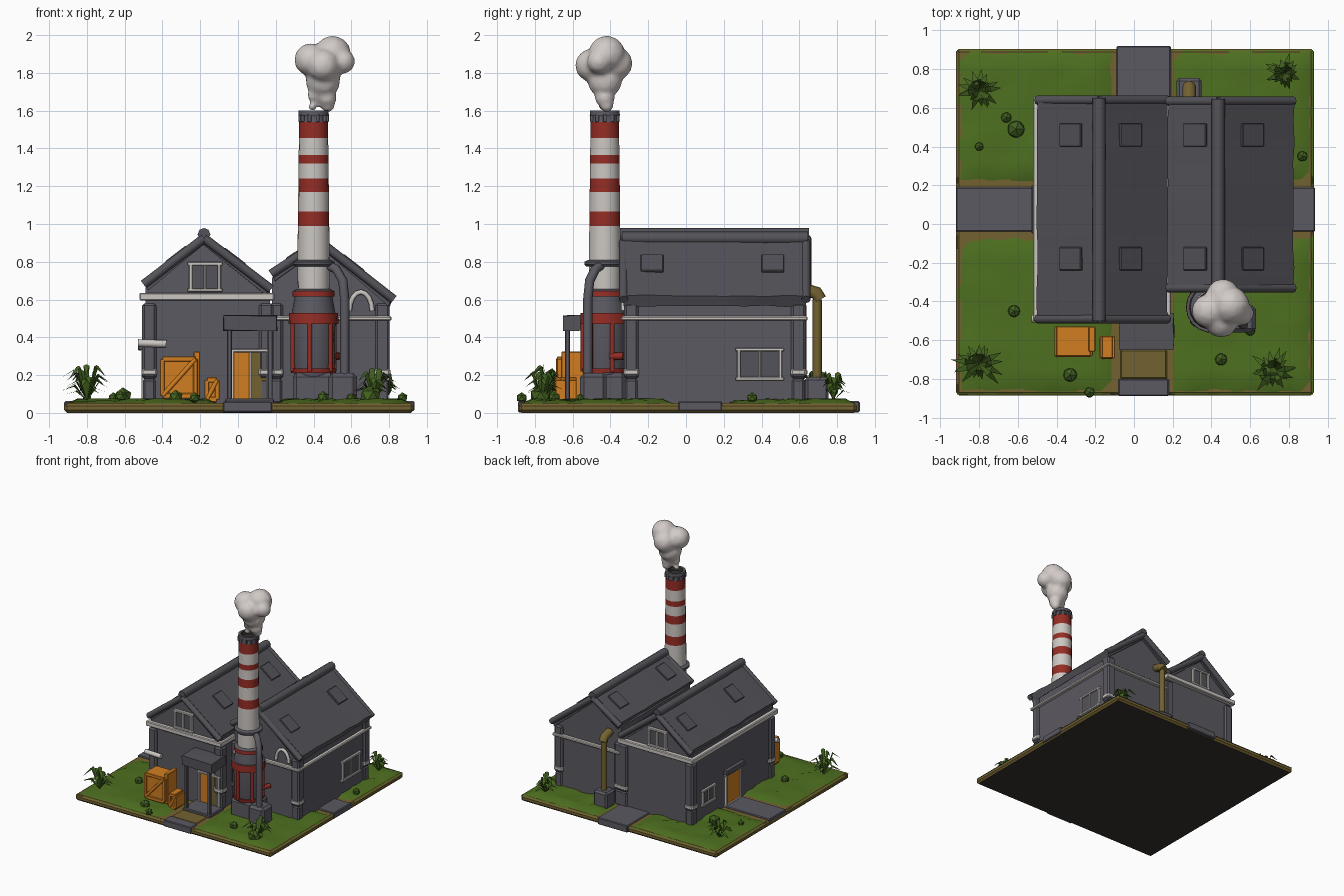
import bpy, bmesh, math, random
from mathutils import Vector, Matrix

random.seed(4)
if "Cube" in bpy.data.objects:
    bpy.data.objects.remove(bpy.data.objects["Cube"])


def material(name, *rgb):
    m = bpy.data.materials.new(name)
    m.use_nodes = True
    m.diffuse_color = (*rgb, 1)
    m.node_tree.nodes["Principled BSDF"].inputs["Base Color"].default_value = (*rgb, 1)
    return m


WALL = material("wall grey", .105, .1, .12)
ROOF = material("roof grey", .088, .086, .1)
WHITE = material("trim white", .6, .57, .54)
RED = material("paint red", .3, .026, .018)
GRASS = material("grass green", .075, .16, .014)
LEAF = material("leaf green", .055, .12, .014)
ORANGE = material("crate orange", .64, .21, .015)
OLIVE = material("earth olive", .17, .12, .03)
DARK = material("underside dark", .035, .032, .027)
SMOKE = material("smoke white", .64, .59, .57)


def finish(name, bm, *mats, angle=35):
    bmesh.ops.recalc_face_normals(bm, faces=bm.faces)
    me = bpy.data.meshes.new(name)
    bm.to_mesh(me)
    bm.free()
    for m in mats:
        me.materials.append(m)
    ob = bpy.data.objects.new(name, me)
    bpy.context.collection.objects.link(ob)
    bpy.ops.object.select_all(action="DESELECT")
    ob.select_set(True)
    bpy.context.view_layer.objects.active = ob
    bpy.ops.object.shade_smooth_by_angle(angle=math.radians(angle))
    return ob


def box(name, x, y, z, mat, bevel=.006, turn=0):
    bm = bmesh.new()
    bmesh.ops.create_cube(bm, size=1)
    spans = (x, y, z)
    bmesh.ops.scale(bm, verts=bm.verts, vec=[b - a for a, b in spans])
    if turn:
        bmesh.ops.rotate(bm, verts=bm.verts, matrix=Matrix.Rotation(turn, 3, "Y"))
    bmesh.ops.translate(bm, verts=bm.verts, vec=[(a + b) / 2 for a, b in spans])
    if bevel:
        bmesh.ops.bevel(bm, geom=bm.edges, offset=bevel, segments=1, affect="EDGES")
    return finish(name, bm, mat)


def prism(name, profile, y0, y1, mat, steps=1, wobble=0):
    # extrude an xz profile along y, with a hand-shaped wobble
    bm = bmesh.new()
    rings = []
    for i in range(steps + 1):
        y = y0 + (y1 - y0) * i / steps
        j = lambda: random.uniform(-wobble, wobble)
        rings.append([bm.verts.new((x + j(), y, z + j())) for x, z in profile])
    n = len(profile)
    for a, b in zip(rings, rings[1:]):
        for k in range(n):
            bm.faces.new((a[k], a[(k + 1) % n], b[(k + 1) % n], b[k]))
    bm.faces.new(rings[0])
    bm.faces.new(rings[-1])
    return finish(name, bm, mat)


def lathe(name, x, y, sections, mats, sides=18):
    # sections: (z, radius, index of the material above this height)
    bm = bmesh.new()
    rings = [[bm.verts.new((x + r * math.cos(k * math.tau / sides),
                            y + r * math.sin(k * math.tau / sides), z))
              for k in range(sides)] for z, r, _ in sections]
    for a, b, s in zip(rings, rings[1:], sections):
        for k in range(sides):
            f = bm.faces.new((a[k], a[(k + 1) % sides], b[(k + 1) % sides], b[k]))
            f.material_index = s[2]
    bm.faces.new(rings[0])
    bm.faces.new(rings[-1]).material_index = sections[-1][2]
    return finish(name, bm, *mats)


def tube(name, points, radius, mat):
    cu = bpy.data.curves.new(name, "CURVE")
    cu.dimensions = "3D"
    cu.bevel_depth, cu.bevel_resolution, cu.use_fill_caps = radius, 2, True
    sp = cu.splines.new("POLY")
    sp.points.add(len(points) - 1)
    for p, co in zip(sp.points, points):
        p.co = (*co, 1)
    cu.materials.append(mat)
    ob = bpy.data.objects.new(name, cu)
    bpy.context.collection.objects.link(ob)
    bpy.ops.object.select_all(action="DESELECT")
    ob.select_set(True)
    bpy.context.view_layer.objects.active = ob
    bpy.ops.object.convert(target="MESH")
    bpy.ops.object.shade_smooth_by_angle(angle=math.radians(50))


def window(name, axis, pos, u, z, pane, bar=.018, cross=True):
    # bars and a thin pane on a wall facing along x or y
    def part(label, us, zs, depth, mat):
        d = (pos - depth, pos + depth)
        box(name + label, *((d, us) if axis == "x" else (us, d)), zs, mat, .003)
    part("_pane", u, z, .004, pane)
    for c in u:
        part("_side", (c - bar / 2, c + bar / 2), z, .016, WHITE)
    for c in z:
        part("_rail", (u[0] - bar, u[1] + bar), (c - bar / 2, c + bar / 2), .016, WHITE)
    if cross:
        m = sum(u) / 2
        part("_mullion", (m - bar / 3, m + bar / 3), z, .012, WHITE)


def band(name, x, y, z, t):
    for c in x:
        box(name + "_side", (c - t, c + t), (y[0] - t, y[1] + t), z, WHITE)
    for c in y:
        box(name + "_end", (x[0], x[1]), (c - t, c + t), z, WHITE)


# ground slab, dark beneath
slab = box("ground_slab", (-.92, .93), (-.885, .905), (0, .052), OLIVE, .015)
slab.data.materials.append(DARK)
for f in slab.data.polygons:
    f.material_index = int(f.normal.z < -.9)

# grass quarters with bumpy tops
for x0, x1 in ((-.915, -.1), (.19, .925)):
    for y0, y1 in ((-.88, -.06), (.21, .9)):
        bm = bmesh.new()
        bmesh.ops.create_grid(bm, x_segments=12, y_segments=12, size=.5)
        for v in bm.verts:
            rim = max(abs(v.co.x), abs(v.co.y)) > .49
            v.co = ((x0 + x1) / 2 + v.co.x * (x1 - x0), (y0 + y1) / 2 + v.co.y * (y1 - y0),
                    .046 if rim else random.uniform(.06, .078))
        finish("grass", bm, GRASS, angle=50)

# paths
box("front_path", (-.08, .18), (-.89, -.8), (.003, .06), WALL)
box("front_dirt", (-.07, .17), (-.8, -.65), (.04, .058), OLIVE)
box("back_path", (-.09, .19), (.6, .92), (.003, .062), WALL)
box("left_path", (-.92, -.48), (-.04, .19), (.01, .062), WALL)
box("right_path", (.76, .935), (-.04, .19), (.01, .062), WALL)

# two gabled halls: wall profile and roof profile
halls = (("left", -.49, .17, -.47, .62, (-.5, .7), (-.18, .945), (.175, .675)),
         ("right", .18, .785, -.31, .615, (.175, .755), (.435, .925), (.825, .62)))
for side, x0, x1, y0, y1, a, top, b in halls:
    prism(side + "_hall", [(x0, .04), (x0, a[1] - .04), (top[0], top[1] - .03),
                           (x1, b[1] - .02), (x1, .04)], y0, y1, WALL)
    drop = .055
    prism(side + "_roof", [a, top, b, (b[0] - .025, b[1] - drop), (top[0], top[1] - drop),
                           (a[0] + .025, a[1] - drop)], y0 - .02, y1 + .02, ROOF, 9, .005)
    tube(side + "_ridge", [(top[0], y0 - .03, top[1]), (top[0], y1 + .03, top[1])], .034, ROOF)
    # gable beams and roof hatches on both slopes
    for eave in (a, b):
        for y in (y0 - .02, y1 + .02):
            tube(side + "_gable_beam", [(eave[0], y, eave[1] - .02), (top[0], y, top[1] - .02)],
                 .024, ROOF)
        dx, dz = top[0] - eave[0], top[1] - eave[1]
        mx, mz = eave[0] + dx * .55, eave[1] + dz * .55
        for y in (-.18, .46):
            box(side + "_roof_hatch", (mx - .07, mx + .07), (y - .06, y + .06),
                (mz - .012, mz + .012), ROOF, .004, -math.atan2(dz, dx))
    # corner pillars with pale feet
    for x in (x0 + .02, x1 - .02):
        for y in (y0 + .02, y1 - .02):
            box(side + "_pillar", (x - .038, x + .038), (y - .038, y + .038), (.18, .58), WALL, .012)
            box(side + "_pillar_foot", (x - .033, x + .033), (y - .033, y + .033), (.05, .18), WALL, .01)
            box(side + "_pillar_cap", (x - .042, x + .042), (y - .042, y + .042), (.195, .235), WHITE, .01)
band("left_trim", (-.5, .17), (-.48, .635), (.595, .635), .022)
band("right_trim", (.2, .795), (-.325, .625), (.488, .512), .018)

# windows and doors
window("front_gable_window", "y", -.478, (-.25, -.1), (.65, .79), ROOF)
window("back_gable_window", "y", .628, (-.25, -.1), (.65, .79), ROOF)
window("right_window", "x", .787, (.28, .5), (.18, .335), ROOF)
window("left_window", "x", -.492, (.33, .48), (.18, .3), ROOF)
window("front_door", "y", -.474, (-.03, .16), (.06, .33), ORANGE)
window("left_door", "x", -.494, (-.02, .17), (.06, .32), ORANGE, cross=False)
box("left_door_lintel", (-.53, -.49), (-.05, .2), (.33, .37), WALL)
box("door_glass", (.075, .15), (-.482, -.478), (.06, .32), OLIVE, 0)
tube("arched_window", [(.65 + .06 * math.cos(t * math.pi / 8), -.33, .54 + .1 * math.sin(t * math.pi / 8))
                       for t in range(9)], .013, WHITE)
tube("wall_pipe", [(-.53, -.49, .37), (-.38, -.49, .365)], .02, WHITE)

# entrance porch
prism("porch_roof", [(-.075, .435), (-.075, .515), (.205, .515), (.205, .435)], -.65, -.46, ROOF, 3, .004)
box("porch_floor", (-.07, .19), (-.65, -.46), (.04, .075), WALL)
for x in (-.045, .17):
    box("porch_post", (x - .013, x + .013), (-.64, -.615), (.06, .44), WALL, .004)

# boiler and striped chimney
CX, CY = .4, -.43
box("boiler_plinth", (.29, .51), (-.53, -.32), (.05, .21), WALL, .02)
lathe("boiler", CX, CY, [(.18, .095, 0), (.24, .112, 0), (.47, .115, 1), (.47, .132, 1), (.53, .13, 0),
                         (.53, .115, 0), (.615, .1, 1), (.615, .112, 1), (.645, .11, 0), (.655, .09, 0)], (WALL, RED))
for k in range(6):
    t = k * math.pi / 3 + .35
    c, s = math.cos(t) * .116, math.sin(t) * .116
    tube("boiler_strap", [(CX + c, CY + s, .22), (CX + c, CY + s, .49)], .013, RED)
lathe("boiler_lower_ring", CX, CY, [(.21, .118, 0), (.235, .122, 0)], (RED,))
lathe("chimney", CX, CY, [(.64, .083, 0), (.8, .086, 0), (.99, .083, 1), (1.065, .082, 0), (1.17, .081, 1),
                          (1.24, .08, 0), (1.32, .079, 1), (1.365, .079, 0), (1.455, .077, 1),
                          (1.54, .076, 1)], (WHITE, RED))
lathe("chimney_collar", CX, CY, [(.775, .1, 0), (.785, .11, 0), (.8, .11, 0), (.81, .09, 0)], (WALL,))
lathe("chimney_rim", CX, CY, [(1.535, .076, 0), (1.55, .07, 0), (1.575, .07, 0), (1.575, .081, 0),
                              (1.6, .079, 0), (1.6, .06, 1), (1.57, .055, 1)], (WALL, DARK))
for k in range(10):
    t = k * math.tau / 10
    x, y = CX + .071 * math.cos(t), CY + .071 * math.sin(t)
    box("rim_block", (x - .01, x + .01), (y - .01, y + .01), (1.54, 1.58), WALL, .002)
tube("steam_pipe", [(.46, -.44, .79), (.52, -.48, .76), (.555, -.51, .7), (.565, -.52, .6),
                    (.565, -.52, .15)], .025, WALL)
box("pipe_block", (.48, .63), (-.56, -.42), (.05, .21), WALL, .02)
tube("red_valve", [(.5, -.4, .3), (.53, -.33, .3)], .02, RED)

# smoke puff merged into one soft mass
bm = bmesh.new()
for x, y, z, r in ((.385, -.45, 1.87, .09), (.5, -.42, 1.9, .1), (.555, -.46, 1.86, .067),
                   (.45, -.5, 1.84, .09), (.46, -.37, 1.85, .09), (.45, -.43, 1.76, .095),
                   (.47, -.43, 1.67, .055), (.475, -.42, 1.63, .04), (.4, -.44, 1.68, .035),
                   (.395, -.44, 1.62, .025)):
    bmesh.ops.create_icosphere(bm, subdivisions=2, radius=r, matrix=Matrix.Translation((x, y, z)))
puff = finish("smoke", bm, SMOKE, angle=80)
rm = puff.modifiers.new("merge", "REMESH")
rm.mode, rm.voxel_size, rm.use_smooth_shade = "VOXEL", .014, True
sm = puff.modifiers.new("soften", "SMOOTH")
sm.factor, sm.iterations = .5, 5

# crates
def crate(x, y, z):
    box("crate", x, y, z, ORANGE, .004)
    for c in x:
        box("crate_stile", (c - .012, c + .012), (y[0] - .012, y[1]), z, ORANGE, .003)
    for c in z:
        box("crate_rail", x, (y[0] - .012, y[1]), (c - .014, c + .014), ORANGE, .003)
    tube("crate_brace", [(x[0], y[0] - .005, z[0]), (x[1], y[0] - .005, z[1])], .012, ORANGE)

crate((-.4, -.225), (-.67, -.53), (.09, .285))
crate((-.165, -.11), (-.68, -.58), (.07, .175))
box("crate_plank", (-.235, -.2), (-.66, -.53), (.07, .325), ORANGE, .004)

# back drain pipe
tube("drain_pipe", [(.285, .695, .1), (.285, .695, .6)], .024, OLIVE)
tube("drain_elbow", [(.285, .71, .6), (.285, .69, .635), (.285, .62, .655)], .035, OLIVE)
box("drain_block", (.22, .35), (.63, .755), (.05, .19), WALL, .015)

# leafy tufts and stubby rocks
for px, py, size in ((-.8, -.72, .2), (.72, -.76, .19), (-.8, .69, .16), (.78, .78, .16)):
    bm = bmesh.new()
    for k in range(20):
        t = k * 2.4 + random.random() * .4
        out, up = Vector((math.cos(t), math.sin(t), 0)), Vector((0, 0, 1))
        side = out.cross(up) * .016
        reach, rise = size * random.uniform(.35, .75), size * random.uniform(.3, .95)
        base = Vector((px, py, .065))
        mid = base + out * reach * .5 + up * rise
        tip = base + out * reach + up * rise * .7
        bm.faces.new([bm.verts.new(p) for p in (base, mid - side, mid + up * .008, mid + side)])
        bm.faces.new([bm.verts.new(p) for p in (mid - side, tip, mid + side, mid + up * .008)])
    finish("leaf_tuft", bm, LEAF)
for x, y, r in ((-.61, .49, .05), (-.66, .55, .03), (.87, .35, .03), (-.33, -.78, .04), (-.62, -.45, .035),
                (.45, -.7, .035), (.6, -.55, .03), (.7, -.77, .06), (-.23, -.87, .03), (-.8, .4, .025)):
    bm = bmesh.new()
    bmesh.ops.create_icosphere(bm, subdivisions=1, radius=r, matrix=Matrix.Translation((x, y, .07 + r * .3)))
    finish("mossy_rock", bm, LEAF)
